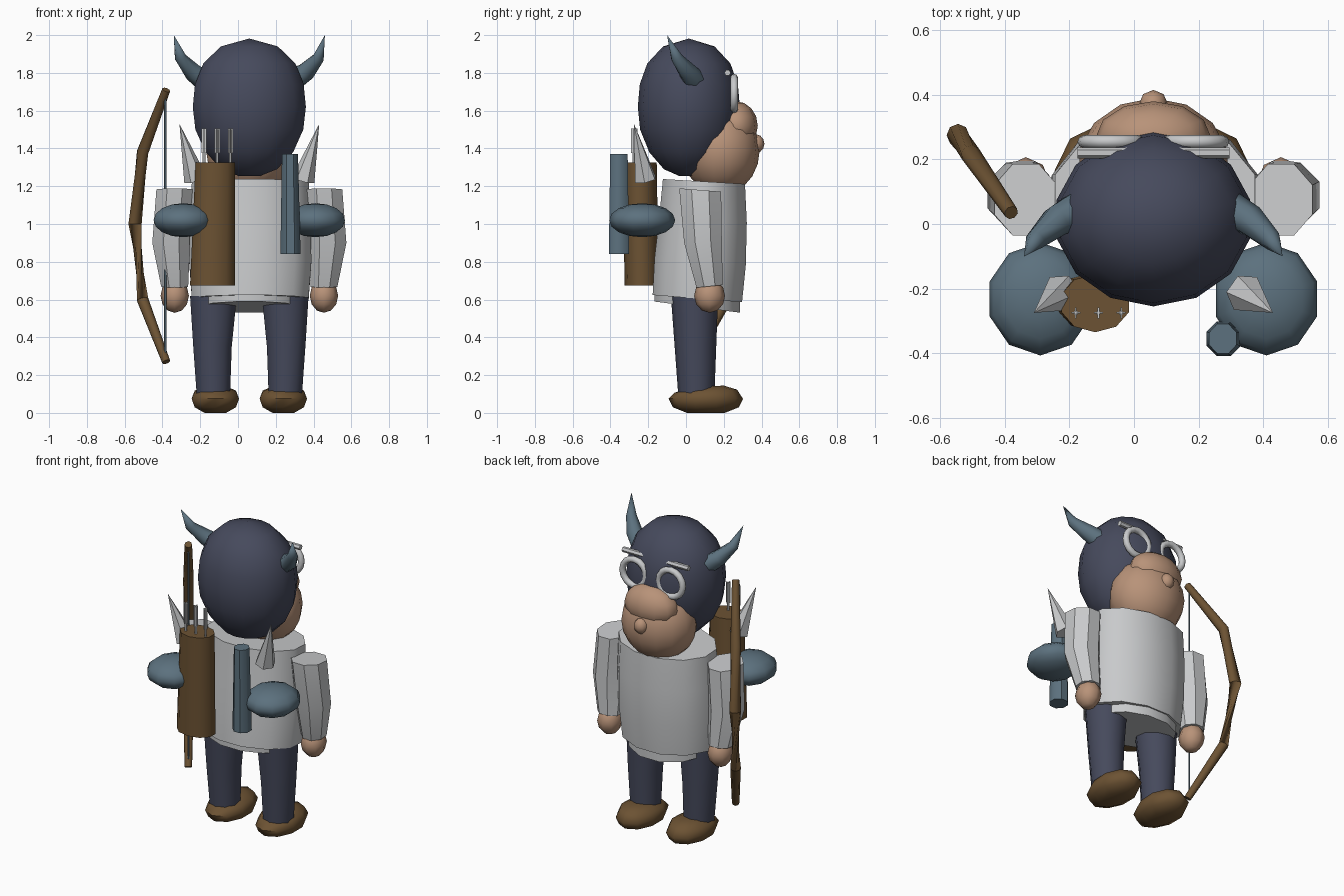
import bpy, bmesh, math
from mathutils import Vector, Matrix

if "Cube" in bpy.data.objects:
    bpy.data.objects.remove(bpy.data.objects["Cube"])

CX = 0.06  # symmetry plane of the figure


def material(name, rgb):
    m = bpy.data.materials.new(name)
    m.diffuse_color = (*rgb, 1)
    m.use_nodes = True
    m.node_tree.nodes["Principled BSDF"].inputs["Base Color"].default_value = m.diffuse_color
    return m


NAVY = material("navy cloth", (0.061, 0.068, 0.108))
LIGHT = material("light grey", (0.58, 0.59, 0.60))
SKIN = material("skin", (0.48, 0.29, 0.19))
BROWN = material("brown leather", (0.15, 0.085, 0.033))
SLATE = material("slate blue", (0.107, 0.165, 0.209))


def finish(name, bm, mat, angle=45):
    bmesh.ops.recalc_face_normals(bm, faces=bm.faces)
    me = bpy.data.meshes.new(name)
    bm.to_mesh(me)
    bm.free()
    me.materials.append(mat)
    me.shade_smooth()
    me.set_sharp_from_angle(angle=math.radians(angle))
    ob = bpy.data.objects.new(name, me)
    bpy.context.collection.objects.link(ob)
    return ob


def skin_rings(name, rings, mat, angle):
    """Joins rings of points into a closed, capped skin."""
    bm = bmesh.new()
    vs = [[bm.verts.new(p) for p in r] for r in rings]
    n = len(vs[0])
    for a, b in zip(vs, vs[1:]):
        for i in range(n):
            j = (i + 1) % n
            bm.faces.new((a[i], a[j], b[j], b[i]))
    bm.faces.new(vs[0])
    bm.faces.new(vs[-1])
    bmesh.ops.remove_doubles(bm, verts=bm.verts, dist=0.0005)
    return finish(name, bm, mat, angle)


def stack(name, levels, mat, n=10, angle=45):
    """Level rings (x, y, z, rx, ry, slope along y)."""
    rings = []
    for x, y, z, rx, ry, t in levels:
        ring = []
        for i in range(n):
            a = math.tau * (i + 0.5) / n
            dy = ry * math.sin(a)
            ring.append((x + rx * math.cos(a), y + dy, z + t * dy))
        rings.append(ring)
    return skin_rings(name, rings, mat, angle)


def tube(name, path, mat, n=8, angle=45):
    """Round tube along points (x, y, z, radius)."""
    pts = [Vector(p[:3]) for p in path]
    rings = []
    for k, p in enumerate(pts):
        d = pts[min(k + 1, len(pts) - 1)] - pts[max(k - 1, 0)]
        q = d.to_track_quat('Z', 'Y')
        r = path[k][3]
        rings.append([p + q @ Vector((r * math.cos(math.tau * i / n),
                                      r * math.sin(math.tau * i / n), 0)) for i in range(n)])
    return skin_rings(name, rings, mat, angle)


def ball(name, c, r, mat, u=12, v=8):
    bm = bmesh.new()
    bmesh.ops.create_uvsphere(bm, u_segments=u, v_segments=v, radius=1,
                              matrix=Matrix.LocRotScale(Vector(c), None, Vector(r)))
    return finish(name, bm, mat, 60)


def torus(name, c, R, r, mat, n=16, m=8):
    """Upright ring facing along y."""
    bm = bmesh.new()
    g = [[bm.verts.new((c[0] + (R + r * math.cos(b)) * math.cos(a), c[1] + r * math.sin(b),
                        c[2] + (R + r * math.cos(b)) * math.sin(a)))
          for b in (math.tau * j / m for j in range(m))]
         for a in (math.tau * i / n for i in range(n))]
    for i in range(n):
        for j in range(m):
            k, l = (i + 1) % n, (j + 1) % m
            bm.faces.new((g[i][j], g[k][j], g[k][l], g[i][l]))
    return finish(name, bm, mat, 60)


# Hood over the back of the head
hood = [(1.255, 0.06), (1.29, 0.15), (1.38, 0.238), (1.50, 0.293), (1.62, 0.307),
        (1.74, 0.295), (1.85, 0.25), (1.94, 0.155), (1.982, 0.0)]
stack("hood", [(CX, 0.015, z, r, r * 0.88, 0) for z, r in hood], NAVY, 14, 60)

# Face, brow and nose
ball("face", (CX, 0.185, 1.39), (0.235, 0.205, 0.235), SKIN, 14, 10)
ball("brow", (CX, 0.265, 1.52), (0.18, 0.115, 0.13), SKIN, 12, 8)
ball("nose", (CX, 0.37, 1.425), (0.045, 0.045, 0.05), SKIN, 8, 6)

# Tunic with an under layer showing at the hem
stack("tunic", [(CX + 0.005, 0.06, 0.605, 0.32, 0.245, -0.08),
                (CX + 0.005, 0.075, 0.80, 0.335, 0.25, -0.08),
                (CX + 0.005, 0.09, 1.02, 0.33, 0.24, -0.06),
                (CX + 0.005, 0.095, 1.225, 0.32, 0.225, -0.06)], LIGHT, 12)
stack("under_shirt", [(CX, 0.06, 0.56, 0.27, 0.235, -0.13),
                      (CX, 0.06, 0.70, 0.28, 0.235, -0.1)], LIGHT, 12)

# Paired parts, built on the right and mirrored to the left
for side, s in (("right", 1), ("left", -1)):
    def X(x):
        return CX + s * (x - CX)

    tube(side + "_horn", [(X(0.30), 0.04, 1.765, 0.06), (X(0.36), 0.01, 1.805, 0.05),
                          (X(0.425), -0.05, 1.88, 0.032), (X(0.46), -0.10, 2.0, 0.0)],
         SLATE, 7, 60)
    torus(side + "_lens_ring", (X(0.19), 0.255, 1.69), 0.085, 0.02, LIGHT)
    tube(side + "_eyebrow_rod", [(X(0.13), 0.22, 1.80, 0.017), (X(0.295), 0.22, 1.80, 0.017)],
         LIGHT, 6)
    stack(side + "_sleeve", [(X(0.455), 0.125, 0.67, 0.077, 0.075, 0.1),
                             (X(0.474), 0.09, 0.90, 0.108, 0.108, 0),
                             (X(0.455), 0.075, 1.18, 0.105, 0.12, -0.08)], LIGHT, 8, 40)
    ball(side + "_hand", (X(0.455), 0.125, 0.62), (0.075, 0.082, 0.09), SKIN, 8, 6)
    stack(side + "_leg", [(X(0.25), 0.055, 0.08, 0.092, 0.095, 0),
                          (X(0.255), 0.05, 0.35, 0.107, 0.11, 0),
                          (X(0.25), 0.045, 0.62, 0.13, 0.125, 0)], NAVY, 10)
    stack(side + "_shoe", [(X(0.24), 0.105, 0.0, 0.06, 0.10, 0),
                           (X(0.24), 0.105, 0.03, 0.115, 0.175, 0),
                           (X(0.24), 0.105, 0.075, 0.132, 0.197, 0),
                           (X(0.24), 0.105, 0.115, 0.115, 0.165, 0.05),
                           (X(0.24), 0.11, 0.14, 0.06, 0.09, 0.05)], BROWN, 10, 60)
    # Round pad behind the shoulder with a spike above it
    ball(side + "_pad", (X(0.41), -0.232, 1.02), (0.165, 0.175, 0.09), SLATE, 10, 8)
    tube(side + "_spike", [(X(0.345), -0.215, 1.235, 0.062), (X(0.43), -0.275, 1.53, 0.0)],
         LIGHT, 6, 30)

# Short slate tube on the back
stack("back_tube", [(0.278, -0.355, 0.84, 0.058, 0.058, 0),
                    (0.275, -0.355, 1.37, 0.046, 0.05, 0)], SLATE, 8)

# Quiver and three arrows with crossed fletching
stack("quiver", [(-0.135, -0.235, 0.675, 0.125, 0.09, 0),
                 (-0.12, -0.245, 1.325, 0.11, 0.09, 0)], BROWN, 10)
for i in range(3):
    x, y = -0.18 + 0.07 * i, -0.275
    tube("arrow_shaft", [(x, y, 1.0, 0.008), (x, y, 1.50, 0.008)], LIGHT, 6)
    bm = bmesh.new()
    for size in ((0.028, 0.005, 0.13), (0.005, 0.034, 0.13)):
        bmesh.ops.create_cube(bm, size=1, matrix=Matrix.LocRotScale(
            Vector((x, y, 1.44)), None, Vector(size)))
    finish("arrow_fletching", bm, LIGHT)

# Bow and its string
tube("bow", [(-0.38, 0.035, 1.71, 0.022), (-0.505, 0.215, 1.38, 0.031),
             (-0.545, 0.275, 1.0, 0.035), (-0.505, 0.215, 0.60, 0.031),
             (-0.38, 0.035, 0.27, 0.022)], BROWN, 8, 60)
tube("bow_string", [(-0.385, 0.045, 0.29, 0.006), (-0.385, 0.045, 1.69, 0.006)], SLATE, 6)
